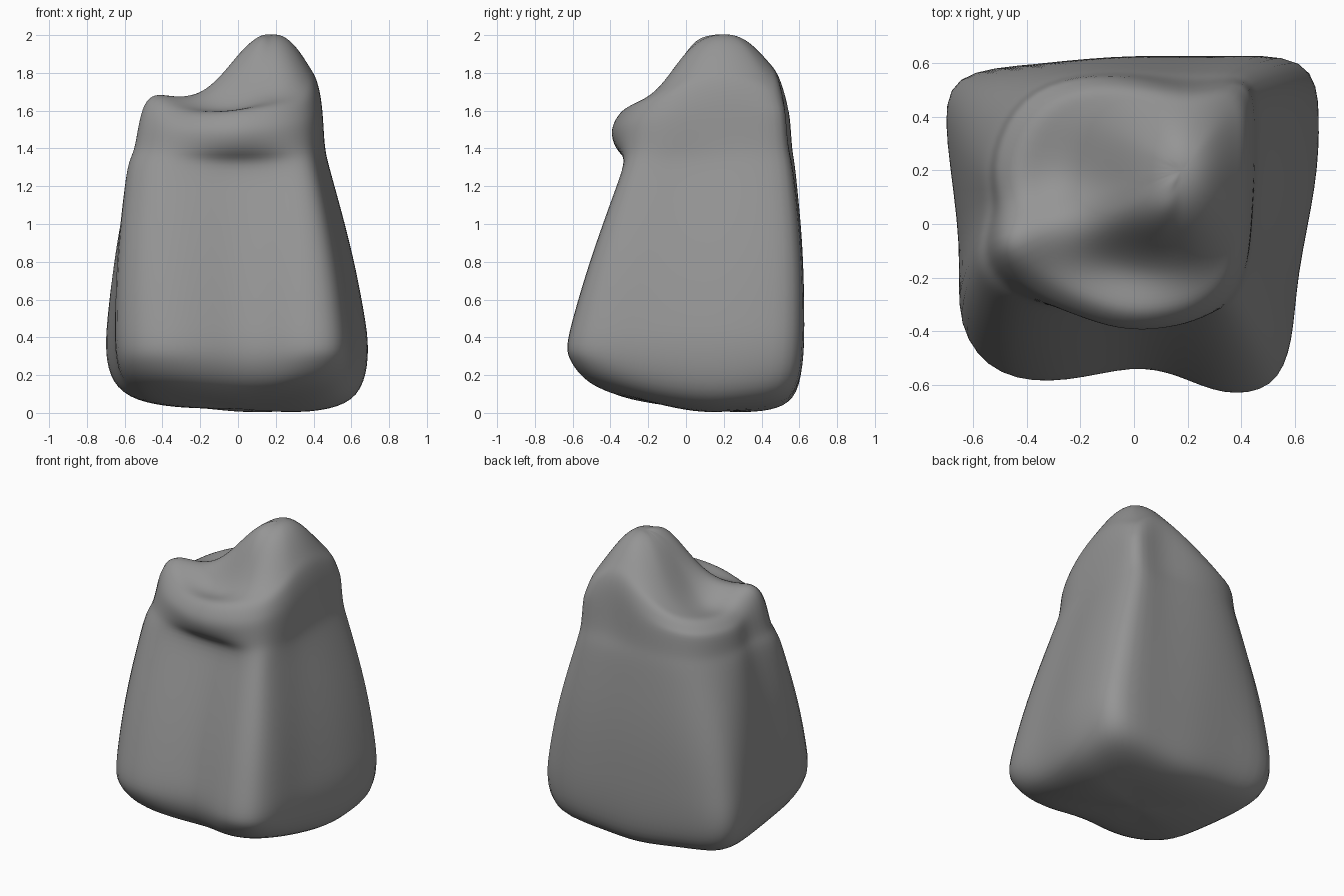
import bpy, bmesh
from math import exp, sin, pi
from mathutils import Vector

old = bpy.data.objects.get("Cube")
if old:
    bpy.data.objects.remove(old, do_unlink=True)

# Outlines of the sack, anticlockwise from the front centre
BASE = [(0, -.53), (.17, -.57), (.33, -.65), (.53, -.63), (.6, -.45), (.61, -.2),
        (.69, .15), (.7, .4), (.68, .64), (.3, .62), (0, .63), (-.35, .59),
        (-.71, .58), (-.71, .33), (-.64, -.1), (-.67, -.4), (-.51, -.59), (-.25, -.6)]
NECK = [(-.05, -.28), (.12, -.29), (.27, -.33), (.4, -.31), (.43, -.15), (.44, 0),
        (.47, .2), (.48, .4), (.45, .58), (.25, .55), (0, .58), (-.3, .57),
        (-.49, .45), (-.58, .2), (-.53, .06), (-.62, -.14), (-.48, -.3), (-.23, -.3)]
RIM = [(-.05, -.41, 1.47), (.12, -.4, 1.48), (.26, -.36, 1.5), (.38, -.27, 1.52),
       (.43, -.12, 1.53), (.44, .02, 1.56), (.45, .2, 1.58), (.45, .38, 1.58),
       (.44, .56, 1.58), (.22, .5, 1.58), (0, .56, 1.56), (-.28, .55, 1.54),
       (-.46, .44, 1.52), (-.54, .2, 1.5), (-.49, .06, 1.5), (-.56, -.1, 1.52),
       (-.44, -.24, 1.5), (-.24, -.34, 1.48)]
BASE_Z, NECK_Z = .35, 1.33
PEAK = Vector((.18, .2, 0))

base = [Vector((x, y, BASE_Z)) for x, y in BASE]
neck = [Vector((x, y, NECK_Z)) for x, y in NECK]
rim = [Vector(p) for p in RIM]


def bump(x, y, cx, cy, wx, wy, power=1):
    return exp(-(((x - cx) / wx) ** 2 + ((y - cy) / wy) ** 2) ** power)


def top_height(x, y):
    """Folded top: a broad peak, a ridge across it, and a hollow on each side."""
    h = 1.6 + .405 * bump(x, y, .18, .2, .26 if x > .18 else .3, .36, 1.25)
    h += (.04 + .2 * max(0, -x)) * exp(-((y - .02 - .2 * x) / .09) ** 2) * (x < .15)
    h -= .05 * bump(x, y, -.25, .22, .2, .12)
    return h - .09 * bump(x, y, .03, -.16, .2, .11)


rows = []
# Rounded underside, rising towards the front and the corners
for scale, z in ((.25, .02), (.55, .02), (.84, .05), (.97, .15)):
    row = []
    for p in base:
        x, y = p.x * scale, p.y * scale
        lift = .15 * max(0, -y) + .15 * abs(x * y) - .06 * max(0, min(.5, x + y))
        row.append(Vector((x, y + .03 * (1 - scale), z + lift)))
    rows.append(row)
# Walls, slightly swollen between base and neck
for i in range(7):
    t = i / 6
    swell = 1 + .035 * sin(pi * t)
    rows.append([Vector((v.x * swell, v.y * swell, v.z))
                 for v in (a.lerp(b, t) for a, b in zip(base, neck))])
# Rolled lip
rows.append([Vector((*a.lerp(b, .65).xy, a.z + .3 * (b.z - a.z))) for a, b in zip(neck, rim)])
rows.append(rim)
# Folded top, rounding over from the rim and closing on the peak
for s, drop in ((.96, .06), (.88, 0), (.76, 0), (.63, 0), (.5, 0), (.37, 0), (.24, 0), (.12, 0)):
    row = []
    for p in rim:
        q = PEAK.lerp(p, s)
        row.append(Vector((q.x, q.y, top_height(q.x, q.y) - drop)))
    rows.append(row)

bm = bmesh.new()
rings = [[bm.verts.new(v) for v in row] for row in rows]
n = len(base)
for lower, upper in zip(rings, rings[1:]):
    for i in range(n):
        j = (i + 1) % n
        bm.faces.new((lower[i], lower[j], upper[j], upper[i]))
bottom = bm.verts.new((0, .03, .02))
top = bm.verts.new((PEAK.x, PEAK.y, top_height(PEAK.x, PEAK.y)))
for i in range(n):
    j = (i + 1) % n
    bm.faces.new((bottom, rings[0][j], rings[0][i]))
    bm.faces.new((top, rings[-1][i], rings[-1][j]))
bmesh.ops.recalc_face_normals(bm, faces=bm.faces)
mesh = bpy.data.meshes.new("sack")
bm.to_mesh(mesh)
bm.free()
sack = bpy.data.objects.new("sack", mesh)
bpy.context.collection.objects.link(sack)

# Smooth the cloth
soft = sack.modifiers.new("soft_cloth", "SUBSURF")
soft.levels = soft.render_levels = 2
bpy.context.view_layer.objects.active = sack
sack.select_set(True)
bpy.ops.object.shade_smooth()

# Plain grey cloth
grey = bpy.data.materials.new("grey_cloth")
grey.use_nodes = True
colour = (.3, .3, .3, 1)
grey.diffuse_color = colour
grey.node_tree.nodes["Principled BSDF"].inputs["Base Color"].default_value = colour
sack.data.materials.append(grey)
